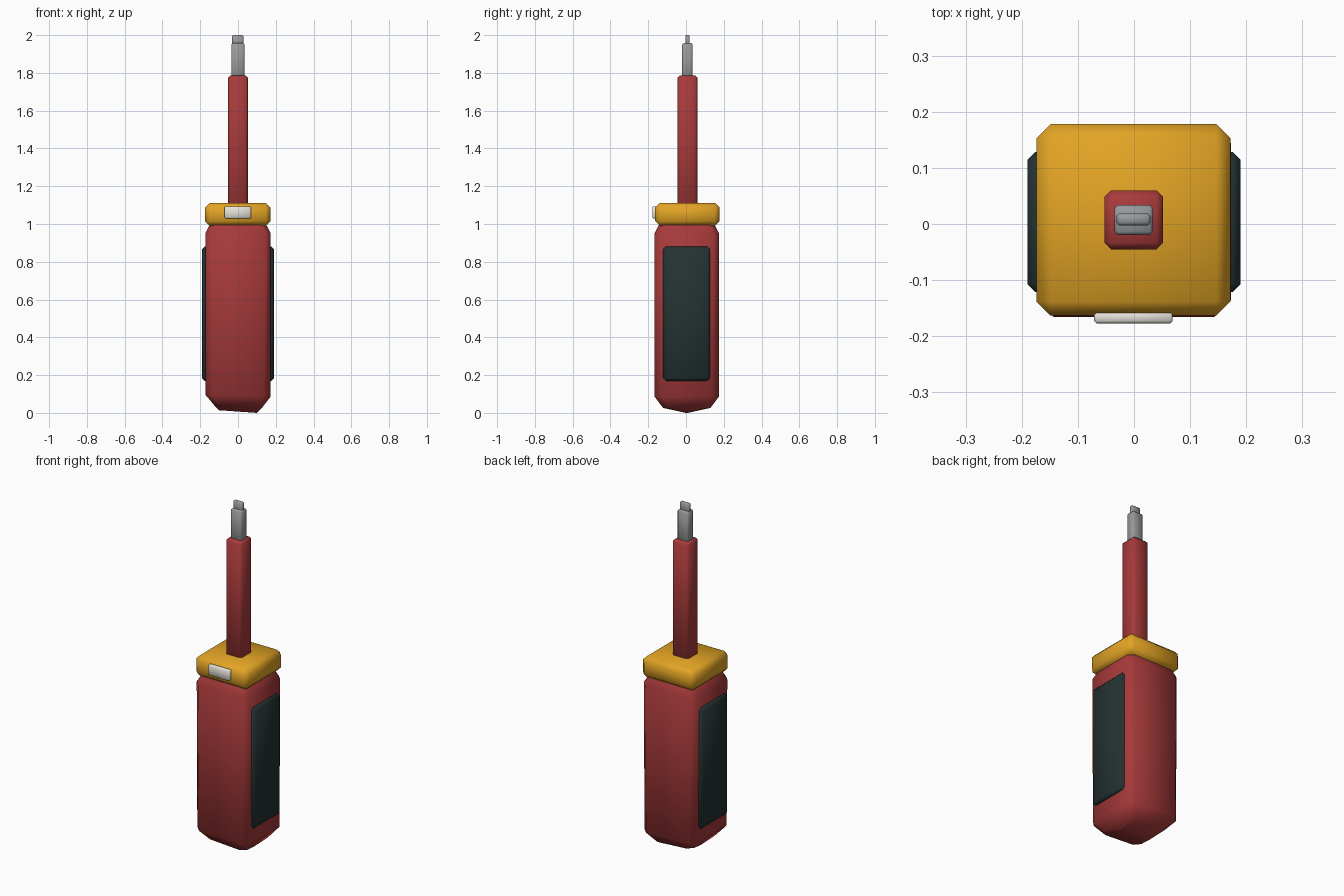
import bpy, bmesh, math
from mathutils import Vector

cube = bpy.data.objects.get("Cube")
if cube:
    bpy.data.objects.remove(cube, do_unlink=True)


def material(name, rgb):
    m = bpy.data.materials.new(name)
    m.use_nodes = True
    color = (*rgb, 1)
    m.diffuse_color = color
    m.node_tree.nodes["Principled BSDF"].inputs["Base Color"].default_value = color
    return m


red = material("red plastic", (0.39, 0.042, 0.043))
yellow = material("yellow plastic", (0.76, 0.37, 0.018))
dark = material("dark rubber", (0.018, 0.032, 0.032))
steel = material("grey steel", (0.31, 0.32, 0.33))
white = material("off white", (0.80, 0.77, 0.71))


def finish(name, bm, mat, angle=50):
    bmesh.ops.recalc_face_normals(bm, faces=bm.faces)
    mesh = bpy.data.meshes.new(name)
    bm.to_mesh(mesh)
    bm.free()
    mesh.materials.append(mat)
    ob = bpy.data.objects.new(name, mesh)
    bpy.context.collection.objects.link(ob)
    bpy.ops.object.select_all(action='DESELECT')
    ob.select_set(True)
    bpy.context.view_layer.objects.active = ob
    bpy.ops.object.shade_smooth_by_angle(angle=math.radians(angle))
    return ob


def block(name, low, high, bevel, mat):
    """Box between two corners with chamfered edges."""
    low, high = Vector(low), Vector(high)
    bm = bmesh.new()
    bmesh.ops.create_cube(bm, size=1)
    for v in bm.verts:
        v.co = (low + high) / 2 + v.co * (high - low)
    bmesh.ops.bevel(bm, geom=bm.edges[:], offset=bevel, segments=1,
                    affect='EDGES', profile=0.5)
    return finish(name, bm, mat)


def loft(name, sections, center_y, mat):
    """Stack of chamfered rectangles: half x, half y, chamfer, z, slope along x."""
    bm = bmesh.new()
    rings = []
    for hx, hy, c, z, slope in sections:
        corners = [(hx, hy - c), (hx - c, hy), (c - hx, hy), (-hx, hy - c),
                   (-hx, c - hy), (c - hx, -hy), (hx - c, -hy), (hx, c - hy)]
        rings.append([bm.verts.new((x, y + center_y, z + slope * x)) for x, y in corners])
    for a, b in zip(rings, rings[1:]):
        for i in range(len(a)):
            j = (i + 1) % len(a)
            bm.faces.new((a[i], a[j], b[j], b[i]))
    bm.faces.new(rings[0])
    bm.faces.new(rings[-1])
    return finish(name, bm, mat)


# Handle with a ridged butt end and narrowed shoulder
loft("handle", [
    (0.10, 0.006, 0.003, 0.007, -0.07),
    (0.125, 0.125, 0.03, 0.032, -0.06),
    (0.172, 0.170, 0.035, 0.090, -0.03),
    (0.173, 0.170, 0.03, 0.950, 0),
    (0.150, 0.148, 0.025, 0.995, 0)], 0.004, red)

# Rubber side grips
for side, label in ((1, "left"), (-1, "right")):
    xs = sorted((side * 0.14, side * 0.19))
    block(label + "_grip", (xs[0], -0.121, 0.17), (xs[1], 0.128, 0.88), 0.014, dark)

# Collar with front plate
block("collar", (-0.174, -0.163, 0.99), (0.172, 0.178, 1.112), 0.025, yellow)
block("collar_plate", (-0.071, -0.177, 1.03), (0.069, -0.155, 1.092), 0.004, white)

# Insulated shaft and flat steel tip
block("shaft_sleeve", (-0.053, -0.045, 1.09), (0.052, 0.06, 1.787), 0.012, red)
block("steel_shank", (-0.035, -0.02, 1.75), (0.034, 0.034, 1.957), 0.006, steel)
block("blade_tip", (-0.031, -0.003, 1.93), (0.029, 0.019, 2.0), 0.005, steel)
